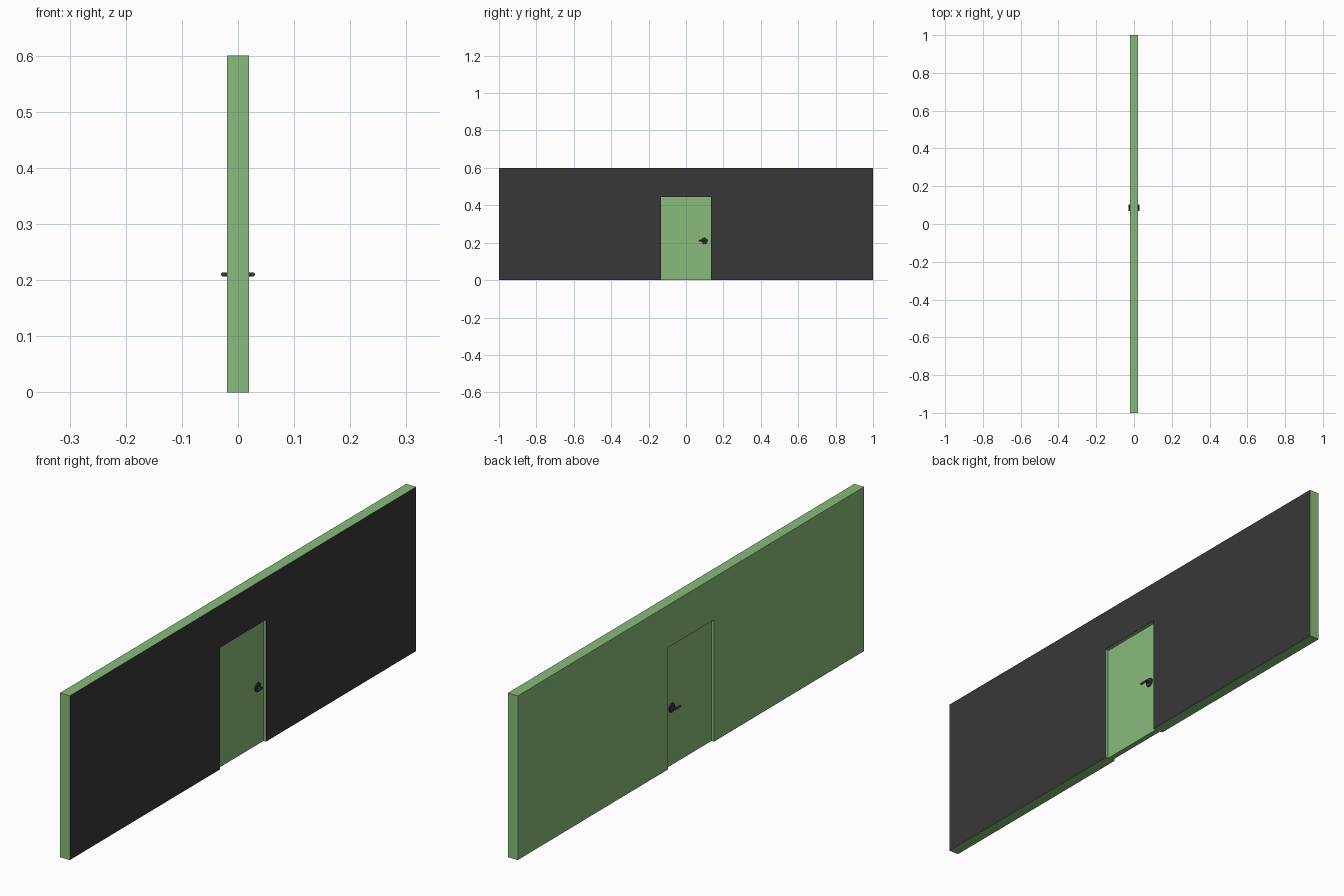
import bpy, bmesh, math
from mathutils import Matrix, Vector

if "Cube" in bpy.data.objects:
    bpy.data.objects.remove(bpy.data.objects["Cube"])


def material(name, color):
    m = bpy.data.materials.new(name)
    m.diffuse_color = (*color, 1)
    m.use_nodes = True
    m.node_tree.nodes["Principled BSDF"].inputs["Base Color"].default_value = m.diffuse_color
    return m


green = material("green_paint", (0.25, 0.50, 0.20))
dark = material("dark_paint", (0.04, 0.04, 0.04))


def finish(bm, name, *mats):
    bmesh.ops.recalc_face_normals(bm, faces=bm.faces)
    me = bpy.data.meshes.new(name)
    bm.to_mesh(me)
    bm.free()
    for m in mats:
        me.materials.append(m)
    ob = bpy.data.objects.new(name, me)
    bpy.context.collection.objects.link(ob)
    return ob


def slab(name, outline, half, *mats):
    """Extrude a (y, z) outline from x = -half to x = half."""
    bm = bmesh.new()
    face = bm.faces.new([bm.verts.new((-half, y, z)) for y, z in outline])
    ext = bmesh.ops.extrude_face_region(bm, geom=[face])
    verts = [g for g in ext["geom"] if isinstance(g, bmesh.types.BMVert)]
    bmesh.ops.translate(bm, verts=verts, vec=(2 * half, 0, 0))
    if len(mats) > 1:
        for f in bm.faces:
            if all(v.co.x > 0 for v in f.verts):
                f.material_index = 1
    return finish(bm, name, *mats)


def rod(bm, a, b, r1, r2, sides=24):
    """Capped cylinder or cone running from a to b."""
    a, b = Vector(a), Vector(b)
    d = b - a
    rot = d.to_track_quat("Z", "Y").to_matrix().to_4x4()
    bmesh.ops.create_cone(bm, cap_ends=True, segments=sides, radius1=r1, radius2=r2,
                          depth=d.length, matrix=Matrix.Translation((a + b) / 2) @ rot)


# Wall with doorway, dark on its right side
w, h = 0.133, 0.445
slab("wall", [(-1, 0), (-w, 0), (-w, h), (w, h), (w, 0), (1, 0), (1, 0.6), (-1, 0.6)],
     0.02, green, dark)

# Door leaf recessed on both sides
slab("door", [(-w, 0), (w, 0), (w, h - 0.003), (-w, h - 0.003)], 0.01, green)

# Lever handles, one each side
for side, label in ((1, "right"), (-1, "left")):
    y, z = 0.098, 0.21
    bm = bmesh.new()
    rod(bm, (side * 0.009, y, z), (side * 0.014, y, z), 0.017, 0.016)
    rod(bm, (side * 0.012, y, z), (side * 0.027, y, z), 0.004, 0.004, 16)
    rod(bm, (side * 0.026, y + 0.005, z), (side * 0.026, 0.07, z), 0.004, 0.004, 16)
    ob = finish(bm, "handle_" + label, dark)
    bpy.context.view_layer.objects.active = ob
    ob.select_set(True)
    bpy.ops.object.shade_smooth_by_angle(angle=math.radians(35))
    ob.select_set(False)
